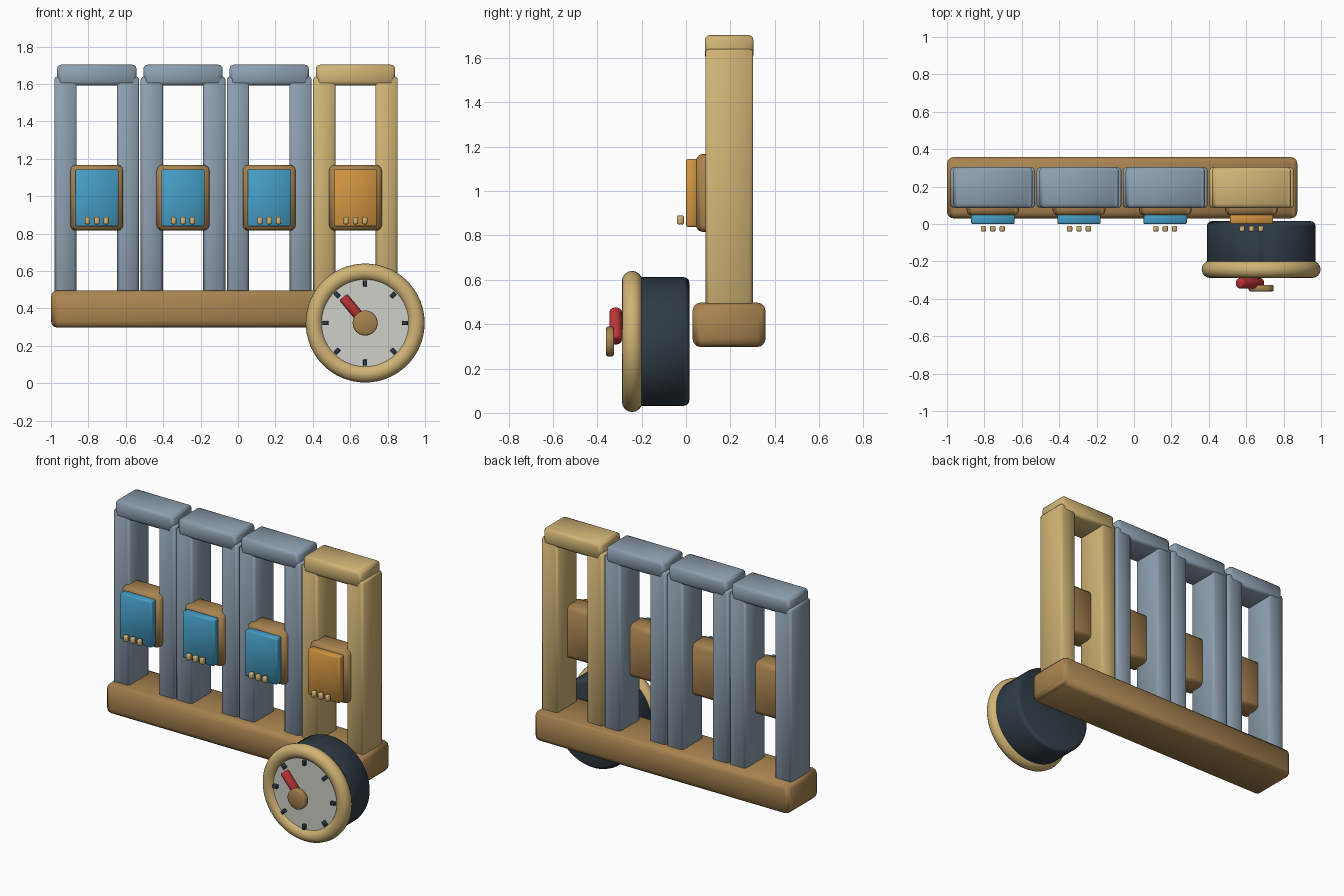
import bpy
import math

if "Cube" in bpy.data.objects:
    bpy.data.objects.remove(bpy.data.objects["Cube"])


def material(name, r, g, b):
    def lin(c):
        c /= 255
        return c / 12.92 if c <= 0.04045 else ((c + 0.055) / 1.055) ** 2.4
    m = bpy.data.materials.new(name)
    m.diffuse_color = (lin(r), lin(g), lin(b), 1)
    m.use_nodes = True
    m.node_tree.nodes["Principled BSDF"].inputs["Base Color"].default_value = m.diffuse_color
    return m


BROWN = material("brown wood", 168, 131, 80)
TAN = material("pale brass", 208, 179, 117)
GREY = material("blue grey", 141, 159, 175)
BLUE = material("panel blue", 68, 156, 196)
ORANGE = material("panel orange", 208, 147, 64)
DARK = material("dark slate", 47, 59, 70)
PALE = material("dial white", 208, 208, 200)
RED = material("needle red", 188, 52, 56)


def finish(name, mat, bevel=0.0, segments=3):
    """Name and colour the active object, then round and smooth it."""
    ob = bpy.context.object
    ob.name = name
    ob.data.materials.append(mat)
    bpy.ops.object.transform_apply(location=False, rotation=False, scale=True)
    if bevel:
        mod = ob.modifiers.new("rounding", 'BEVEL')
        mod.width = bevel
        mod.segments = segments
        mod.limit_method = 'ANGLE'
        mod.angle_limit = math.radians(40)
        mod.harden_normals = True
        bpy.ops.object.modifier_apply(modifier=mod.name)
    bpy.ops.object.shade_smooth_by_angle(angle=math.radians(40))
    return ob


def box(name, mat, x, y, z, bevel, rot_y=0.0):
    """Rounded box from its (min, max) extent on each axis."""
    bpy.ops.mesh.primitive_cube_add(
        size=1, location=[(a + b) / 2 for a, b in (x, y, z)], rotation=(0, rot_y, 0))
    bpy.context.object.scale = [b - a for a, b in (x, y, z)]
    return finish(name, mat, bevel)


def disc(name, mat, radius, y0, y1, bevel, sides=48):
    """Cylinder along y on the dial axis."""
    bpy.ops.mesh.primitive_cylinder_add(
        vertices=sides, radius=radius, depth=y1 - y0,
        location=(DIAL_X, (y0 + y1) / 2, DIAL_Z), rotation=(math.pi / 2, 0, 0))
    return finish(name, mat, bevel)


# Base beam
box("base_beam", BROWN, (-1.0, 0.873), (0.03, 0.358), (0.297, 0.497), 0.035)

# Four gate frames, each with a panel box
for i in range(4):
    cx = -0.755 + 0.461 * i
    frame = TAN if i == 3 else GREY
    for side in (-1, 1):
        x = sorted((cx + side * 0.108, cx + side * 0.226))
        box(f"gate_{i + 1}_post", frame, x, (0.087, 0.302), (0.45, 1.64), 0.016)
    box(f"gate_{i + 1}_lintel", frame, (cx - 0.212, cx + 0.212),
        (0.085, 0.304), (1.592, 1.703), 0.022)
    box(f"gate_{i + 1}_housing", BROWN, (cx - 0.141, cx + 0.141),
        (0.045, 0.195), (0.816, 1.167), 0.03)
    box(f"gate_{i + 1}_panel", ORANGE if i == 3 else BLUE,
        (cx - 0.116, cx + 0.116), (0.0, 0.06), (0.839, 1.144), 0.008)
    for k in (-1, 0, 1):
        sx = cx + 0.05 * k
        box(f"gate_{i + 1}_stud", TAN, (sx - 0.014, sx + 0.014),
            (-0.04, -0.01), (0.85, 0.89), 0.006)

# Dial drum, rim and face
DIAL_X, DIAL_Z = 0.68, 0.322
disc("dial_drum", DARK, 0.29, -0.235, 0.015, 0.025, 64)
bpy.ops.mesh.primitive_torus_add(
    major_radius=0.272, minor_radius=0.046, major_segments=64, minor_segments=16,
    location=(DIAL_X, -0.243, DIAL_Z), rotation=(math.pi / 2, 0, 0))
finish("dial_rim", TAN)
disc("dial_face", PALE, 0.25, -0.266, -0.225, 0.0, 64)

# Eight tick marks around the face
for i in range(8):
    a = i * math.pi / 4
    tx, tz = DIAL_X + 0.212 * math.sin(a), DIAL_Z + 0.212 * math.cos(a)
    box("dial_tick", DARK, (tx - 0.011, tx + 0.011), (-0.287, -0.255),
        (tz - 0.016, tz + 0.016), 0.003, a)

# Needle leaning left, and the hub cap
bpy.ops.mesh.primitive_cylinder_add(
    vertices=24, radius=0.028, depth=0.18,
    location=(0.62, -0.317, 0.392), rotation=(0, math.radians(-40), 0))
finish("dial_needle", RED, 0.008)
disc("dial_hub", BROWN, 0.067, -0.36, -0.325, 0.008, 32)
